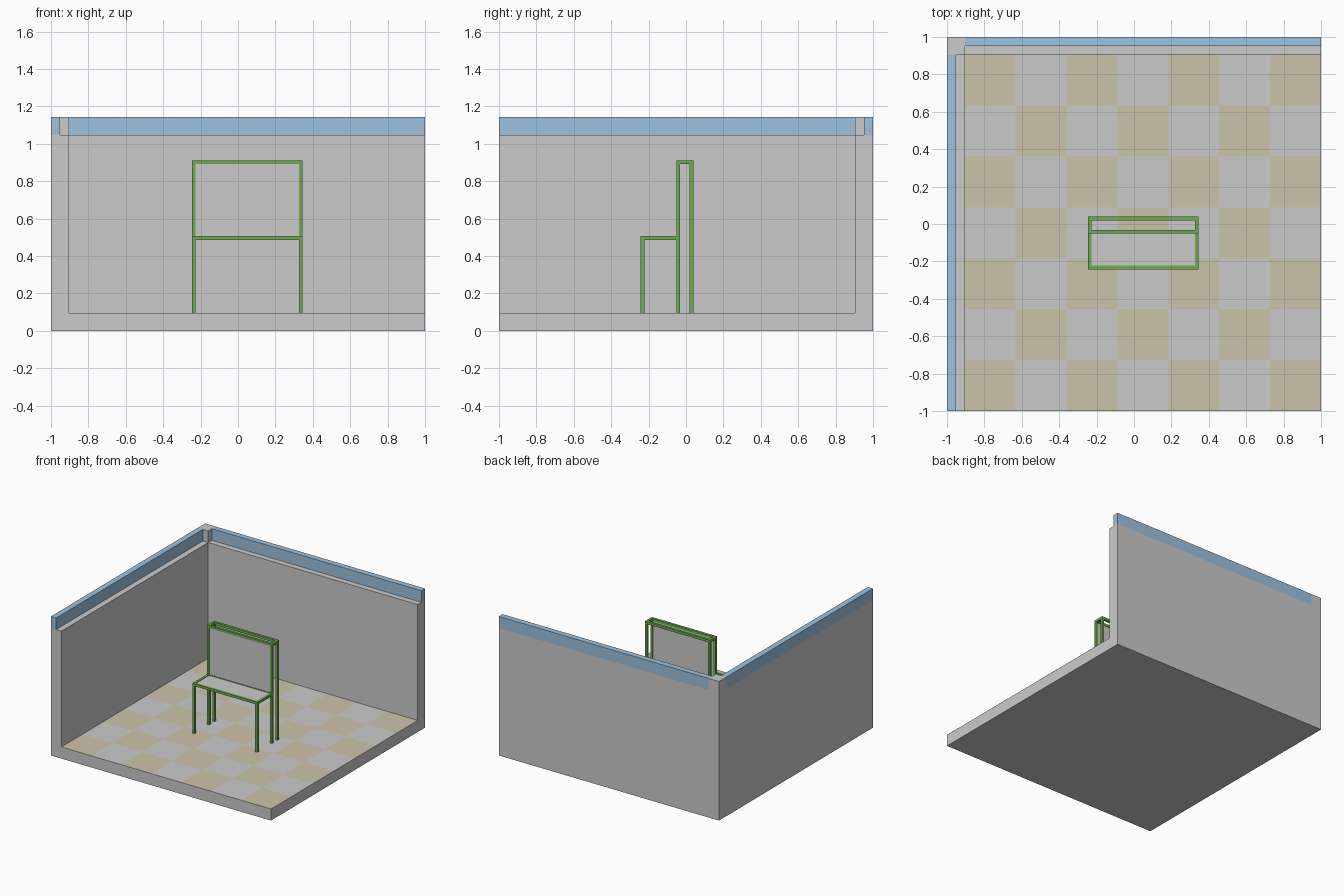
import bpy
import bmesh
from mathutils import Matrix, Vector

if "Cube" in bpy.data.objects:
    bpy.data.objects.remove(bpy.data.objects["Cube"])

U = 2 / 21            # wall and floor thickness
FLOOR = U
WALL_TOP = 11 * U
TOP = 12 * U
IN = 1 - U            # inner face of the walls
MID = 1 - U / 2       # inner face of the glazing strips


def colour(name, rgb):
    mat = bpy.data.materials.new(name)
    mat.diffuse_color = (*rgb, 1)
    mat.use_nodes = True
    mat.node_tree.nodes["Principled BSDF"].inputs["Base Color"].default_value = mat.diffuse_color
    return mat


GREEN = colour("green_frame", (0.15, 0.42, 0.08))
BLUE = colour("blue_strip", (0.34, 0.54, 0.74))
TAN = colour("tan_tile", (0.60, 0.55, 0.40))


def finish(name, bm, mat=None):
    mesh = bpy.data.meshes.new(name)
    bm.to_mesh(mesh)
    bm.free()
    obj = bpy.data.objects.new(name, mesh)
    bpy.context.collection.objects.link(obj)
    if mat:
        mesh.materials.append(mat)
    return obj


def box(name, lo, hi, mat=None):
    lo, hi = Vector(lo), Vector(hi)
    bm = bmesh.new()
    bmesh.ops.create_cube(bm, size=1, matrix=Matrix.Translation((lo + hi) / 2)
                          @ Matrix.Diagonal((*(hi - lo), 1)))
    return finish(name, bm, mat)


# Room: floor slab, two walls and the raised corner post
box("floor", (-IN, -1, 0), (1, IN, FLOOR))
box("left_wall", (-1, -1, 0), (-IN, IN, WALL_TOP))
box("back_wall", (-IN, IN, 0), (1, 1, WALL_TOP))
box("corner_post", (-1, IN, 0), (-IN, 1, TOP))

# Blue strips on the outer half of each wall top
box("left_strip", (-1, -1, WALL_TOP), (-MID, IN, TOP), BLUE)
box("back_strip", (-IN, MID, WALL_TOP), (1, 1, TOP), BLUE)

# Checkered floor: tan squares laid on the slab
N = 7
size = (1 + IN) / N
tiles = bmesh.new()
for i in range(N):
    for j in range(N):
        if (i + j) % 2 == 0:
            centre = (-IN + (i + 0.5) * size, -1 + (j + 0.5) * size, FLOOR + 0.0006)
            bmesh.ops.create_grid(tiles, x_segments=1, y_segments=1, size=size / 2,
                                  matrix=Matrix.Translation(centre))
finish("floor_tiles", tiles, TAN)

# Chair: square bars of thickness T
T = 0.02
X0, X1 = -0.246, 0.346
Y_FRONT, Y_BACK, Y_REAR = -0.242, -0.051, 0.019
SEAT, BACK_TOP = 0.507, 0.912

for side, x in (("left", X0), ("right", X1 - T)):
    # Upright legs and posts
    for part, y, top in (("front_leg", Y_FRONT, SEAT), ("back_post", Y_BACK, BACK_TOP),
                         ("rear_post", Y_REAR, BACK_TOP)):
        box(f"{part}_{side}", (x, y, FLOOR), (x + T, y + T, top), GREEN)
    # Side rails of the seat and of the back's top
    for part, y0, y1, top in (("seat_rail", Y_FRONT, Y_BACK, SEAT),
                              ("top_rail", Y_BACK, Y_REAR, BACK_TOP)):
        box(f"{part}_{side}", (x, y0 + T, top - T), (x + T, y1, top), GREEN)

# Cross rails
for part, y, top in (("seat_front_rail", Y_FRONT, SEAT), ("seat_back_rail", Y_BACK, SEAT),
                     ("back_top_rail", Y_BACK, BACK_TOP), ("rear_top_rail", Y_REAR, BACK_TOP)):
    box(part, (X0 + T, y, top - T), (X1 - T, y + T, top), GREEN)

# Grey seat and backrest panels set inside the frames
box("seat", (X0 + T, Y_FRONT + T, SEAT - 0.016), (X1 - T, Y_BACK, SEAT - 0.004))
box("backrest", (X0 + T, Y_BACK + 0.004, SEAT), (X1 - T, Y_BACK + 0.016, BACK_TOP - T))
